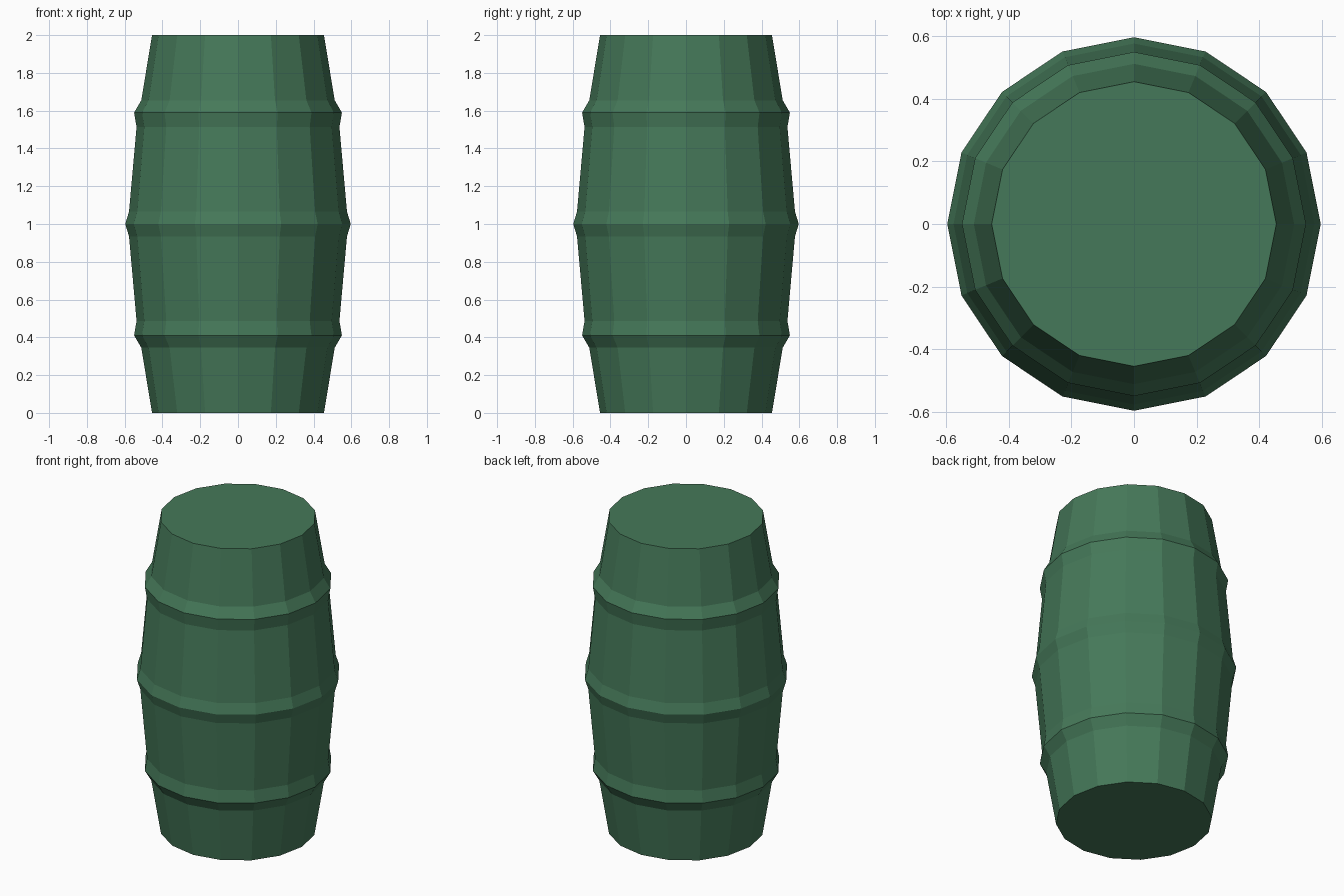
import bpy, bmesh, math

if "Cube" in bpy.data.objects:
    bpy.data.objects.remove(bpy.data.objects["Cube"])

SIDES = 16

# Lower half of the barrel profile (radius, height), mirrored about z = 1
lower = [(0.455, 0.0), (0.512, 0.345), (0.55, 0.41), (0.537, 0.487), (0.577, 0.935)]
profile = lower + [(0.597, 1.0)] + [(r, 2 - z) for r, z in reversed(lower)]

# Barrel body: stacked rings joined by flat quads
bm = bmesh.new()
rings = []
for r, z in profile:
    angles = [2 * math.pi * i / SIDES for i in range(SIDES)]
    rings.append([bm.verts.new((r * math.cos(a), r * math.sin(a), z)) for a in angles])
for a, b in zip(rings, rings[1:]):
    for i in range(SIDES):
        j = (i + 1) % SIDES
        bm.faces.new((a[i], a[j], b[j], b[i]))

# Flat bottom and lid
bm.faces.new(rings[0][::-1])
bm.faces.new(rings[-1])

mesh = bpy.data.meshes.new("barrel")
bm.to_mesh(mesh)
bm.free()
barrel = bpy.data.objects.new("barrel", mesh)
bpy.context.collection.objects.link(barrel)

# Green paint
paint = bpy.data.materials.new("green_paint")
paint.diffuse_color = (0.06, 0.19, 0.10, 1)
paint.use_nodes = True
paint.node_tree.nodes["Principled BSDF"].inputs["Base Color"].default_value = paint.diffuse_color
mesh.materials.append(paint)
